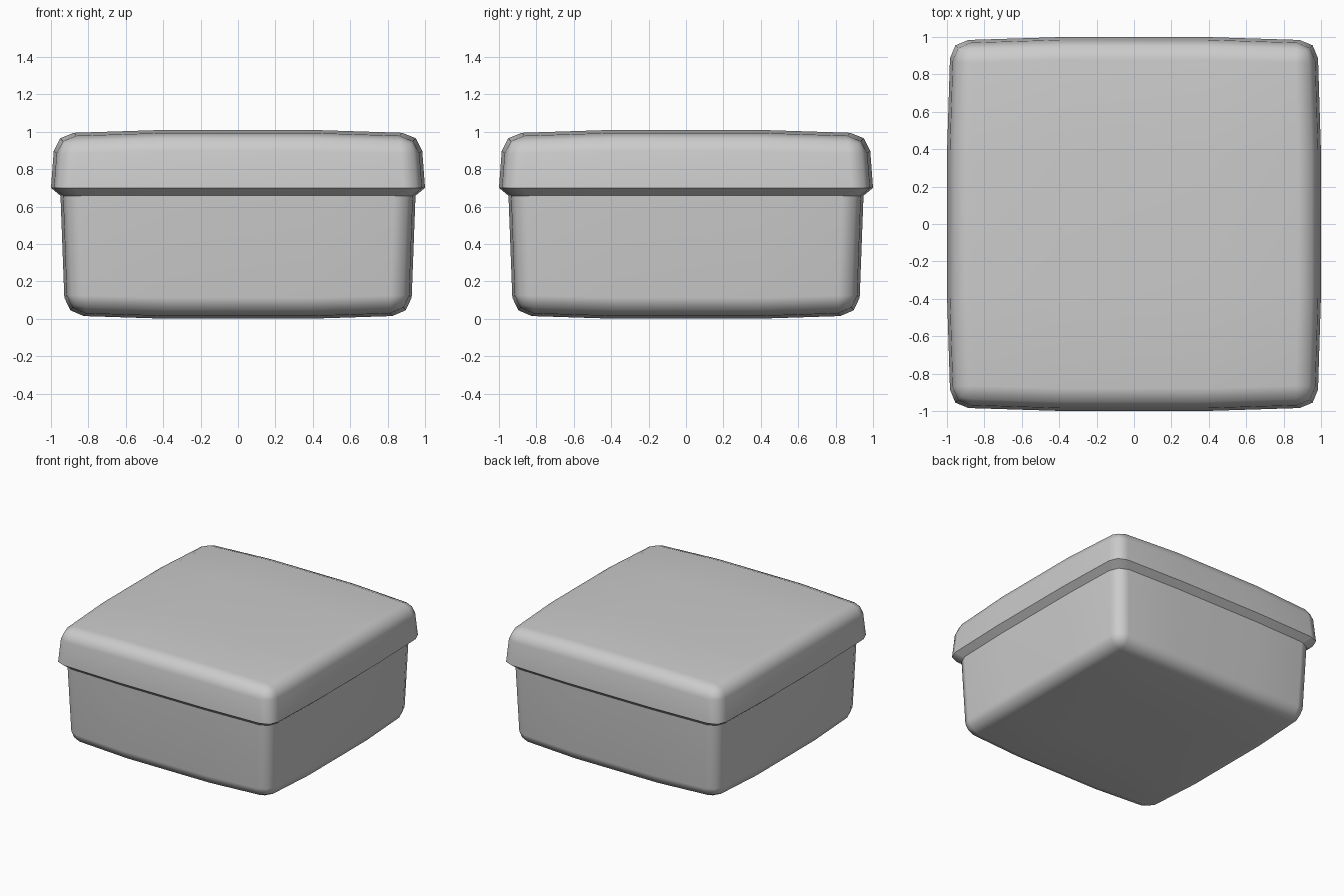
import bpy
import bmesh
import math

cube = bpy.data.objects.get("Cube")
if cube:
    bpy.data.objects.remove(cube, do_unlink=True)

grey = bpy.data.materials.new("plain grey")
grey.use_nodes = True
colour = (0.6, 0.6, 0.6, 1)
grey.diffuse_color = colour
grey.node_tree.nodes["Principled BSDF"].inputs["Base Color"].default_value = colour

INNER = 0.38   # half width of the flat middle of each bowed side
ROUND = 0.1    # edge rounding


def falloff(t):
    """0 across the middle of a side, 1 from its rounded corner outward."""
    return min(1, max(0, (abs(t) - INNER) / 0.5))


def shell(name, z_open, half_open, z_closed, half_closed, bow, lip=None):
    """Tapered square tub, open at one end, with rounded edges and bowed sides."""
    up = 1 if z_closed > z_open else -1
    bm = bmesh.new()
    bmesh.ops.create_cube(bm, size=2)
    for v in bm.verts:
        closed = v.co.z * up > 0
        half = half_closed if closed else half_open
        v.co = (v.co.x * half, v.co.y * half, z_closed if closed else z_open)
    mouth = [f for f in bm.faces if all(abs(v.co.z - z_open) < 1e-4 for v in f.verts)]
    bmesh.ops.delete(bm, geom=mouth, context='FACES_ONLY')

    # Cut each side into three strips
    for axis in ((1, 0, 0), (0, 1, 0)):
        for offset in (-INNER, INNER):
            bmesh.ops.bisect_plane(bm, geom=bm.verts[:] + bm.edges[:] + bm.faces[:],
                                   plane_co=[a * offset for a in axis], plane_no=axis)

    # Round the corners
    corners = [e for e in bm.edges if len(e.link_faces) == 2 and e.calc_face_angle() > 0.5]
    bmesh.ops.bevel(bm, geom=corners, offset=ROUND, offset_type='OFFSET', segments=2,
                    profile=0.5, affect='EDGES', clamp_overlap=False)

    # Bow the sides and the closed end outward in the middle
    for v in bm.verts:
        x, y, z = v.co
        fx, fy = falloff(x), falloff(y)
        v.co.x = x * (1 - bow * fy)
        v.co.y = y * (1 - bow * fx)
        if abs(z - z_closed) < ROUND * 1.2:
            v.co.z -= up * bow * (fx + fy) * (1 if abs(z - z_closed) < ROUND * 0.5 else 0.8)

    # Turn the open rim inward
    if lip:
        rim = [e for e in bm.edges if e.is_boundary]
        new = bmesh.ops.extrude_edge_only(bm, edges=rim)["geom"]
        for v in new:
            if isinstance(v, bmesh.types.BMVert):
                v.co = (v.co.x * lip[0], v.co.y * lip[0], lip[1])
    bmesh.ops.recalc_face_normals(bm, faces=bm.faces[:])

    mesh = bpy.data.meshes.new(name)
    bm.to_mesh(mesh)
    bm.free()
    mesh.materials.append(grey)
    obj = bpy.data.objects.new(name, mesh)
    bpy.context.collection.objects.link(obj)
    bpy.ops.object.select_all(action='DESELECT')
    obj.select_set(True)
    bpy.context.view_layer.objects.active = obj
    bpy.ops.object.shade_smooth_by_angle(angle=math.radians(45))
    weighted = obj.modifiers.new("even shading", 'WEIGHTED_NORMAL')
    weighted.keep_sharp = True
    return obj


# Box body and overhanging lid
shell("box_base", 0.68, 0.95, 0.0, 0.925, 0.016)
shell("box_lid", 0.70, 1.0, 1.01, 0.978, 0.016, lip=(0.942, 0.652))
